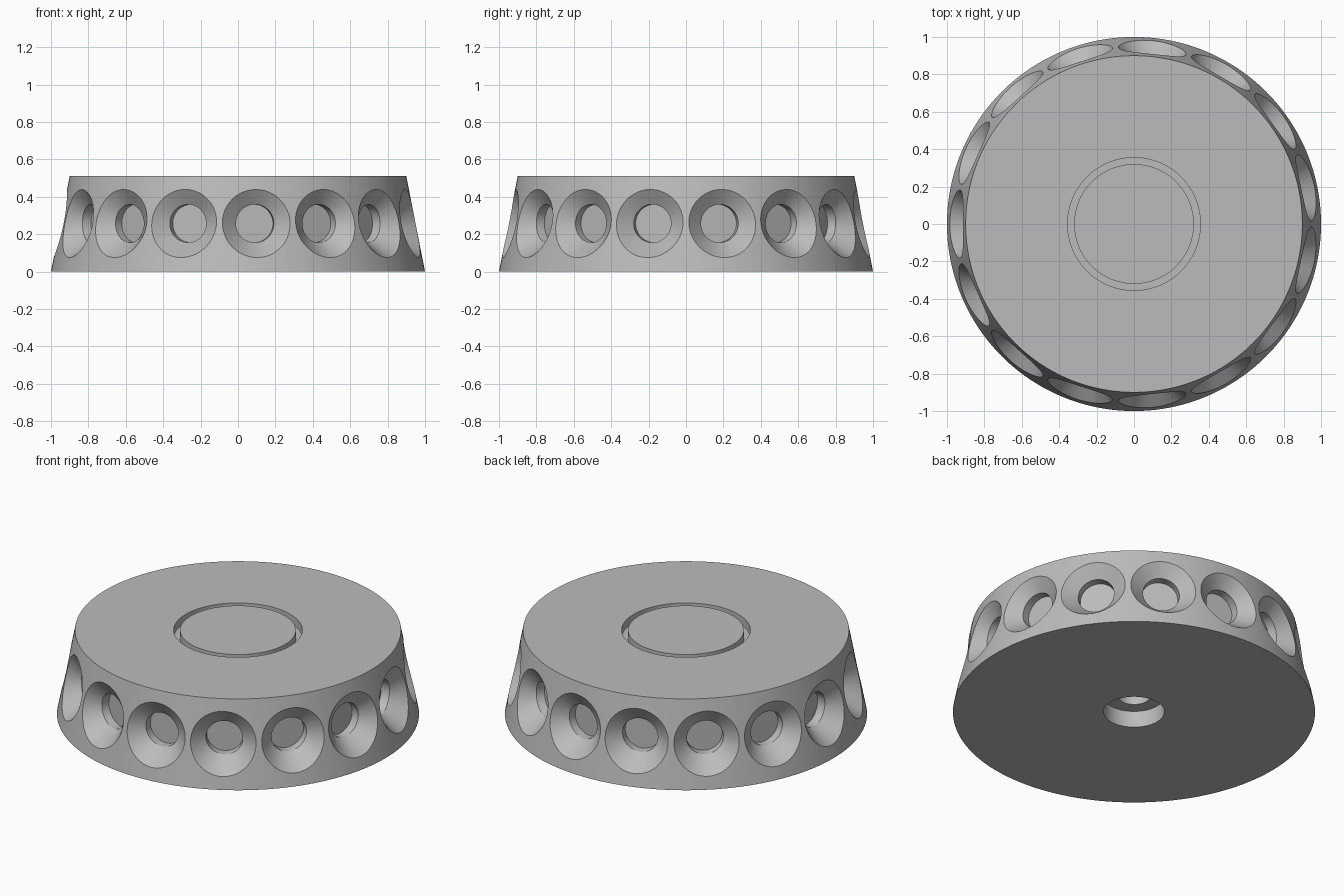
import bpy, bmesh, math
from mathutils import Matrix

cube = bpy.data.objects.get("Cube")
if cube:
    bpy.data.objects.remove(cube, do_unlink=True)

HEIGHT, BASE_R, TOP_R = 0.51, 1.0, 0.9
HOLES, HOLE_Z, SEG = 15, 0.257, 180

grey = bpy.data.materials.new("plain grey")
grey.use_nodes = True
colour = (0.5, 0.5, 0.5, 1)
grey.diffuse_color = colour
grey.node_tree.nodes["Principled BSDF"].inputs["Base Color"].default_value = colour


def finish(bm, name):
    bmesh.ops.recalc_face_normals(bm, faces=bm.faces)
    mesh = bpy.data.meshes.new(name)
    bm.to_mesh(mesh)
    bm.free()
    obj = bpy.data.objects.new(name, mesh)
    bpy.context.collection.objects.link(obj)
    mesh.materials.append(grey)
    return obj


def bridge(bm, a, b):
    for i in range(len(a)):
        j = (i + 1) % len(a)
        bm.faces.new((a[i], a[j], b[j], b[i]))


def lathe(name, profile):
    # Rings from bottom centre out, up and over to the top centre, with flat end caps
    bm = bmesh.new()
    rings = []
    for r, z in profile:
        rings.append([bm.verts.new((r * math.cos(t), r * math.sin(t), z))
                      for t in (math.tau * (i + 0.5) / SEG for i in range(SEG))])
    for a, b in zip(rings, rings[1:]):
        bridge(bm, a, b)
    bm.faces.new(rings[0])
    bm.faces.new(rings[-1])
    return finish(bm, name)


# Tapered body with a stepped screw hole below and a ring groove on top
body = lathe("body", [
    (0.09, 0.4), (0.09, 0.1), (0.168, 0.1), (0.168, 0),
    (BASE_R, 0), (TOP_R, HEIGHT),
    (0.355, HEIGHT), (0.355, HEIGHT - 0.05),
    (0.32, HEIGHT - 0.05), (0.32, HEIGHT)])


# Flared pocket: mouth follows the wall, throat and floor are flat circles
def wall(y, z):
    r = BASE_R + (TOP_R - BASE_R) * z / HEIGHT
    return math.sqrt(r * r - y * y)


def pocket_ring(bm, radius, depth):
    ring = []
    for i in range(64):
        t = math.tau * i / 64
        y, z = radius * math.cos(t), HOLE_Z + radius * math.sin(t)
        ring.append(bm.verts.new((depth(y, z), y, z)))
    return ring


bm = bmesh.new()
for k in range(HOLES):
    start = len(bm.verts)
    rings = [pocket_ring(bm, 0.102, lambda y, z: 0.815),
             pocket_ring(bm, 0.102, lambda y, z: 0.865),
             pocket_ring(bm, 0.182, wall),
             pocket_ring(bm, 0.186, lambda y, z: wall(y, z) + 0.04)]
    for a, b in zip(rings, rings[1:]):
        bridge(bm, a, b)
    bm.faces.new(rings[0])
    bmesh.ops.triangulate(bm, faces=[bm.faces.new(rings[-1])])
    turn = Matrix.Rotation(math.pi + math.tau * k / HOLES, 3, "Z")
    bmesh.ops.rotate(bm, matrix=turn, verts=[v for r in rings for v in r])
cutter = finish(bm, "pocket_cutter")
cutter.hide_render = True

# Cut the pockets, then smooth the round surfaces
cut = body.modifiers.new("pockets", "BOOLEAN")
cut.operation = "DIFFERENCE"
cut.solver = "EXACT"
cut.object = cutter
bpy.context.view_layer.objects.active = body
body.select_set(True)
bpy.ops.object.modifier_apply(modifier=cut.name)
bpy.data.objects.remove(cutter, do_unlink=True)
bpy.ops.object.shade_smooth_by_angle(angle=math.radians(25))
